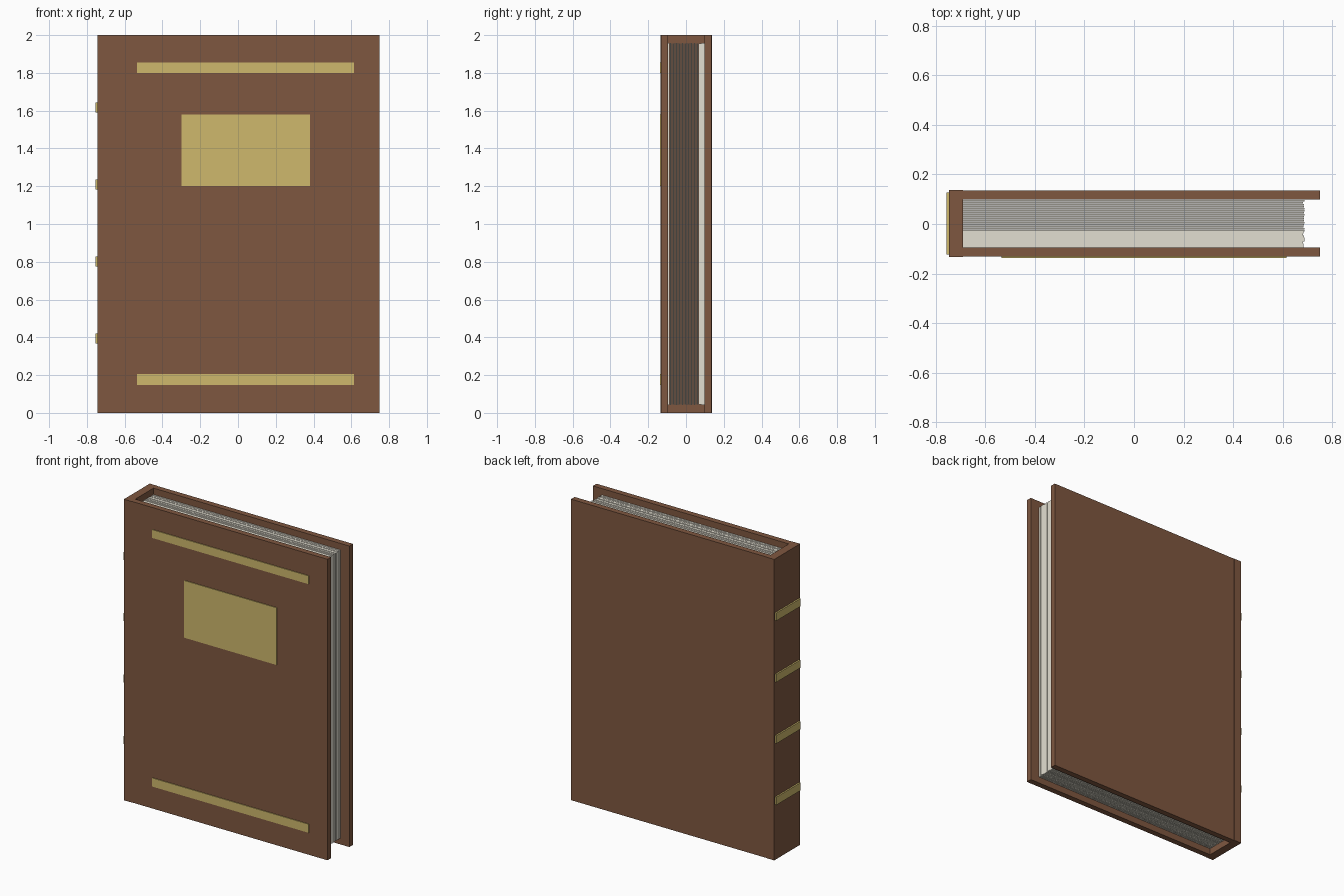
import bpy
import random

random.seed(4)
cube = bpy.data.objects.get("Cube")
if cube:
    bpy.data.objects.remove(cube, do_unlink=True)


def make_material(name, rgb):
    linear = [(c / 255) ** 2.2 for c in rgb] + [1]
    m = bpy.data.materials.new(name)
    m.use_nodes = True
    m.diffuse_color = linear
    m.node_tree.nodes["Principled BSDF"].inputs["Base Color"].default_value = linear
    return m


leather = make_material("brown leather", (126, 88, 66))
gold = make_material("dull gold", (205, 183, 108))
paper = make_material("paper", (226, 222, 208))


def box(name, xs, ys, zs, material):
    """Box spanning the given (low, high) range on each axis."""
    spans = (xs, ys, zs)
    bpy.ops.mesh.primitive_cube_add(size=1, location=[(a + b) / 2 for a, b in spans])
    ob = bpy.context.object
    ob.name = name
    ob.scale = [b - a for a, b in spans]
    bpy.ops.object.transform_apply(location=False, rotation=False, scale=True)
    ob.data.materials.append(material)
    return ob


# Binding: two boards and the spine
spine_x = -0.69
box("front_cover", (spine_x, 0.75), (-0.132, -0.094), (0, 2), leather)
box("back_cover", (spine_x, 0.75), (0.098, 0.136), (0, 2), leather)
box("spine", (-0.745, spine_x), (-0.134, 0.138), (0, 2), leather)

# Page block: thin sheets with slightly uneven fore edges
sheets = 24
low, high = -0.094, 0.098
pitch = (high - low) / sheets
for i in range(sheets):
    y = low + pitch * i
    edge = 0.685 + random.uniform(-0.004, 0.003)
    trim = random.uniform(0, 0.003)
    box(f"page_{i + 1}", (spine_x, edge), (y, y + pitch * 0.85),
        (0.042 + trim, 1.958 - trim), paper)

# Gilt plates on the front board
plate_y = (-0.137, -0.131)
box("title_plate", (-0.30, 0.38), plate_y, (1.20, 1.58), gold)
box("top_bar", (-0.535, 0.615), plate_y, (1.80, 1.855), gold)
box("bottom_bar", (-0.535, 0.615), plate_y, (0.148, 0.205), gold)

# Raised bands across the spine
for i in range(4):
    z = 0.393 + 0.408 * i
    box(f"spine_band_{i + 1}", (-0.755, -0.74), (-0.123, 0.127),
        (z - 0.026, z + 0.026), gold)
